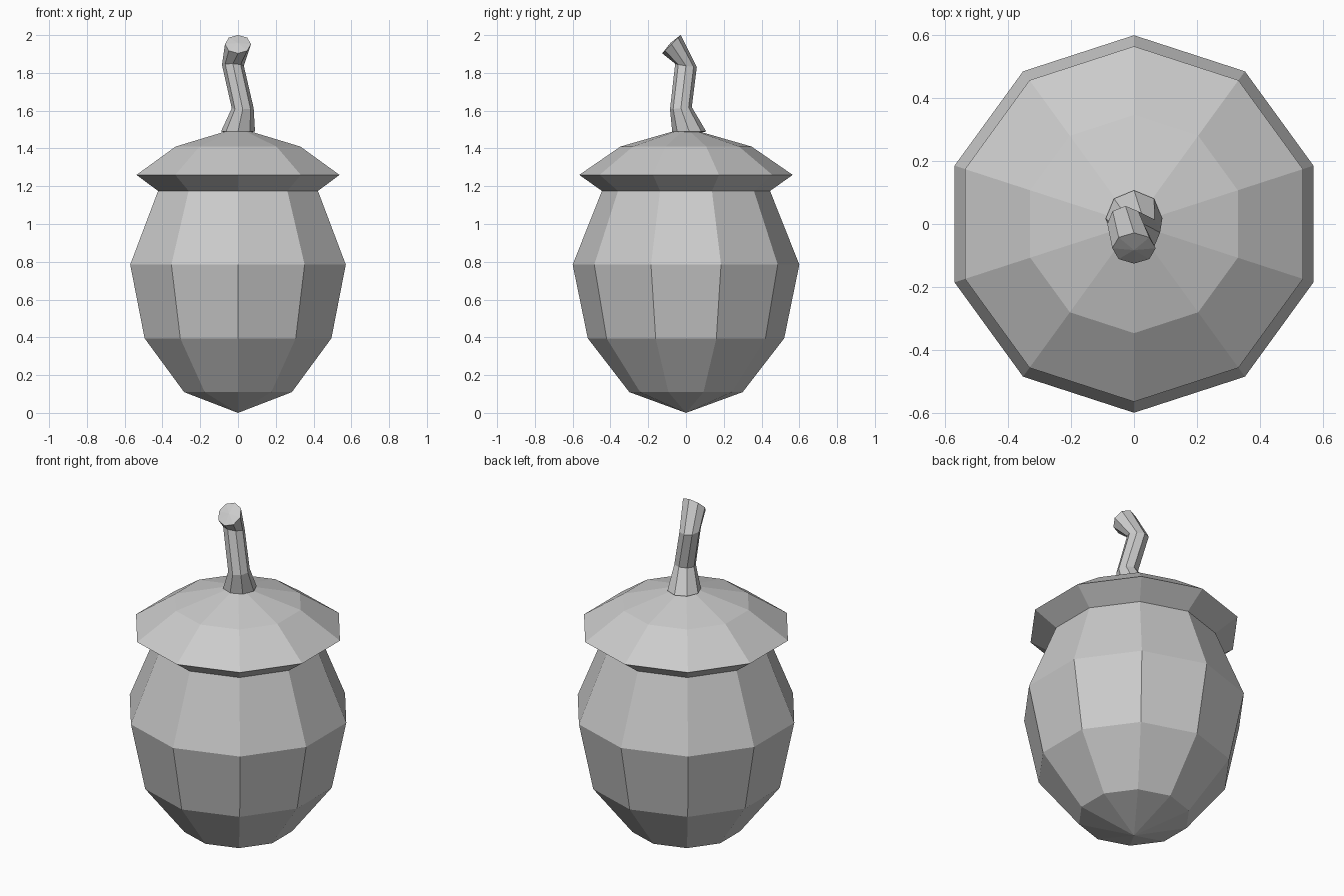
import bpy, bmesh
from math import sin, cos, pi
from mathutils import Vector

if "Cube" in bpy.data.objects:
    bpy.data.objects.remove(bpy.data.objects["Cube"])


def loft(name, rings, sides, start_tip, end_tip):
    """Skin rings of (centre, normal, radius), closing both ends with a fan."""
    bm = bmesh.new()
    loops = []
    for centre, normal, radius in rings:
        n = Vector(normal).normalized()
        u = (Vector((1, 0, 0)) - n * n.x).normalized()
        v = n.cross(u)
        angles = [pi / 2 + 2 * pi * i / sides for i in range(sides)]
        loops.append([bm.verts.new(Vector(centre) + radius * (u * cos(a) + v * sin(a)))
                      for a in angles])
    for low, high in zip(loops, loops[1:]):
        for i in range(sides):
            j = (i + 1) % sides
            bm.faces.new((low[i], low[j], high[j], high[i]))
    for loop, tip in ((loops[0], start_tip), (loops[-1], end_tip)):
        apex = bm.verts.new(tip)
        for i in range(sides):
            bm.faces.new((loop[i], loop[(i + 1) % sides], apex))
    bmesh.ops.recalc_face_normals(bm, faces=bm.faces)
    mesh = bpy.data.meshes.new(name)
    bm.to_mesh(mesh)
    bm.free()
    obj = bpy.data.objects.new(name, mesh)
    bpy.context.collection.objects.link(obj)
    return obj


def upright(profile):
    return [((0, 0, z), (0, 0, 1), r) for r, z in profile]


# Nut and its overhanging cap, one ten-sided shell
loft("nut_and_cap", upright([(0.30, 0.11), (0.52, 0.395), (0.60, 0.785), (0.445, 1.175),
                             (0.565, 1.26), (0.347, 1.41)]),
     10, (0, 0, 0), (0, 0, 1.51))

# Crooked stem
loft("stem", [((0, 0.017, 1.49), (0, 0, 1), 0.09),
              ((0.025, -0.027, 1.613), (0, -0.1, 1), 0.058),
              ((-0.027, 0, 1.84), (0.05, 0.15, 1), 0.058),
              ((0, -0.077, 1.952), (0, -1, 1), 0.069)],
     8, (0, 0.017, 1.47), (0, -0.083, 1.958))
